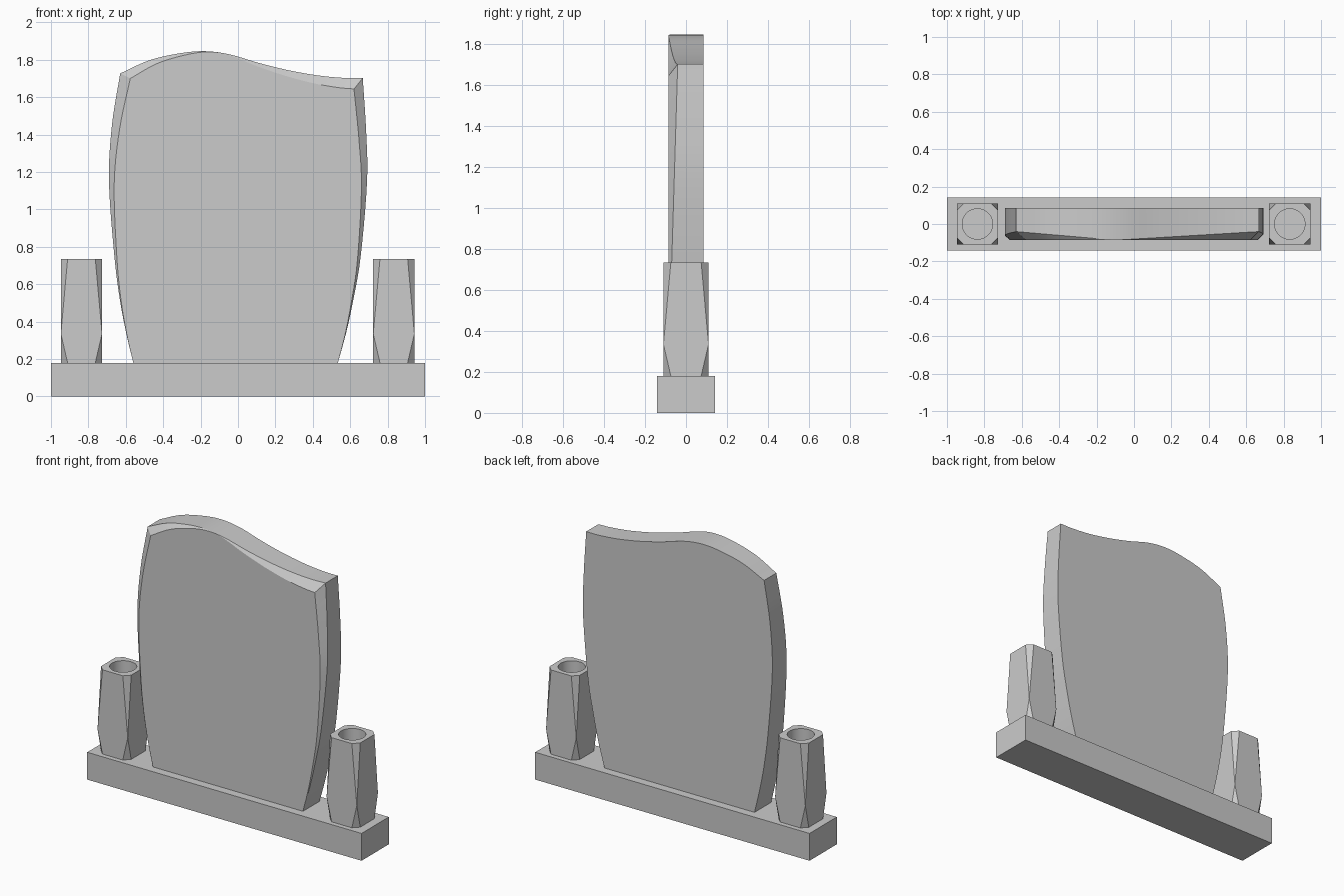
import bpy, bmesh, math
from mathutils import Vector

if "Cube" in bpy.data.objects:
    bpy.data.objects.remove(bpy.data.objects["Cube"])

BASE_TOP = 0.18


def loft(name, rings, x=0.0):
    """Skin equal-length rings, cap both ends, merge coincident points."""
    bm = bmesh.new()
    loops = [[bm.verts.new(p) for p in ring] for ring in rings]
    n = len(loops[0])
    for a, b in zip(loops, loops[1:]):
        for i in range(n):
            j = (i + 1) % n
            bm.faces.new((a[i], a[j], b[j], b[i]))
    bm.faces.new(loops[0][::-1])
    bm.faces.new(loops[-1])
    bmesh.ops.remove_doubles(bm, verts=bm.verts, dist=1e-5)
    bmesh.ops.recalc_face_normals(bm, faces=bm.faces)
    mesh = bpy.data.meshes.new(name)
    bm.to_mesh(mesh)
    bm.free()
    obj = bpy.data.objects.new(name, mesh)
    obj.location.x = x
    bpy.context.collection.objects.link(obj)
    bpy.ops.object.select_all(action='DESELECT')
    obj.select_set(True)
    bpy.context.view_layer.objects.active = obj
    bpy.ops.object.shade_smooth_by_angle(angle=math.radians(20))
    return obj


def spline(points, steps=5):
    """Catmull-Rom curve through the points."""
    p = [Vector(q) for q in points]
    p = [2 * p[0] - p[1]] + p + [2 * p[-1] - p[-2]]
    out = []
    for a, b, c, d in zip(p, p[1:], p[2:], p[3:]):
        for s in range(steps):
            t = s / steps
            out.append(0.5 * (2 * b + (c - a) * t + (2 * a - 5 * b + 4 * c - d) * t * t
                              + (3 * b - a - 3 * c + d) * t ** 3))
    return out + [p[-2]]


# Plinth
bpy.ops.mesh.primitive_cube_add(size=1, location=(0, 0, BASE_TOP / 2))
base = bpy.context.object
base.name = "base"
base.scale = (2, 0.284, BASE_TOP)

# Upright slab outline: left side, wavy top, right side
left = spline([(-0.56, 0.18), (-0.598, 0.34), (-0.632, 0.52), (-0.661, 0.75),
               (-0.69, 1.15), (-0.674, 1.45), (-0.63, 1.727)])
top = spline([(-0.63, 1.727), (-0.475, 1.797), (-0.315, 1.834), (-0.18, 1.846),
              (-0.045, 1.829), (0.115, 1.782), (0.275, 1.743), (0.437, 1.715),
              (0.57, 1.703), (0.667, 1.702)])
right = spline([(0.667, 1.702), (0.685, 1.42), (0.69, 1.15), (0.656, 0.75),
                (0.617, 0.52), (0.578, 0.34), (0.534, 0.18)])

# Front chamfer, widest at the two upper corners and fading away from them
LEFT_CUT, RIGHT_CUT = Vector((0.054, -0.027)), Vector((-0.047, -0.058))
HALF, DEPTH, PEAK = 0.0865, 0.046, -0.1
outline = []
for p in left[:-1]:
    outline.append((p, ((p.y - 0.18) / 1.547) ** 1.4, LEFT_CUT))
for p in top:
    if p.x < PEAK:
        outline.append((p, (PEAK - p.x) / (PEAK + 0.63), LEFT_CUT))
    else:
        outline.append((p, (p.x - PEAK) / (0.667 - PEAK), RIGHT_CUT))
for p in right[1:]:
    outline.append((p, max(0.0, (p.y - 0.18) / 1.522), RIGHT_CUT))

back = [(p.x, HALF, p.y) for p, w, c in outline]
edge = [(p.x, -HALF + DEPTH * w, p.y) for p, w, c in outline]
face = [(p.x + c.x * w, -HALF, p.y + c.y * w) for p, w, c in outline]
loft("slab", [back, edge, face])

# Flower holders: square posts with tapering corner cuts and a round hole
SEG, H = 32, 0.11


def post_ring(cut, z):
    ring = []
    for i in range(SEG):
        k = i // (SEG // 8)
        x, y = (H, H - cut) if k % 2 == 0 else (H - cut, H)
        for _ in range(k // 2):
            x, y = -y, x
        ring.append((x, y, z))
    return ring


def hole_ring(z, r=0.0815):
    return [(r * math.cos(a), r * math.sin(a), z)
            for a in ((i + 0.5) * math.tau / SEG for i in range(SEG))]


for side, x in (("left", -0.837), ("right", 0.833)):
    loft(side + "_flower_holder",
         [post_ring(0.036, BASE_TOP), post_ring(0, 0.335), post_ring(0.036, 0.735),
          hole_ring(0.735), hole_ring(0.435)], x)
